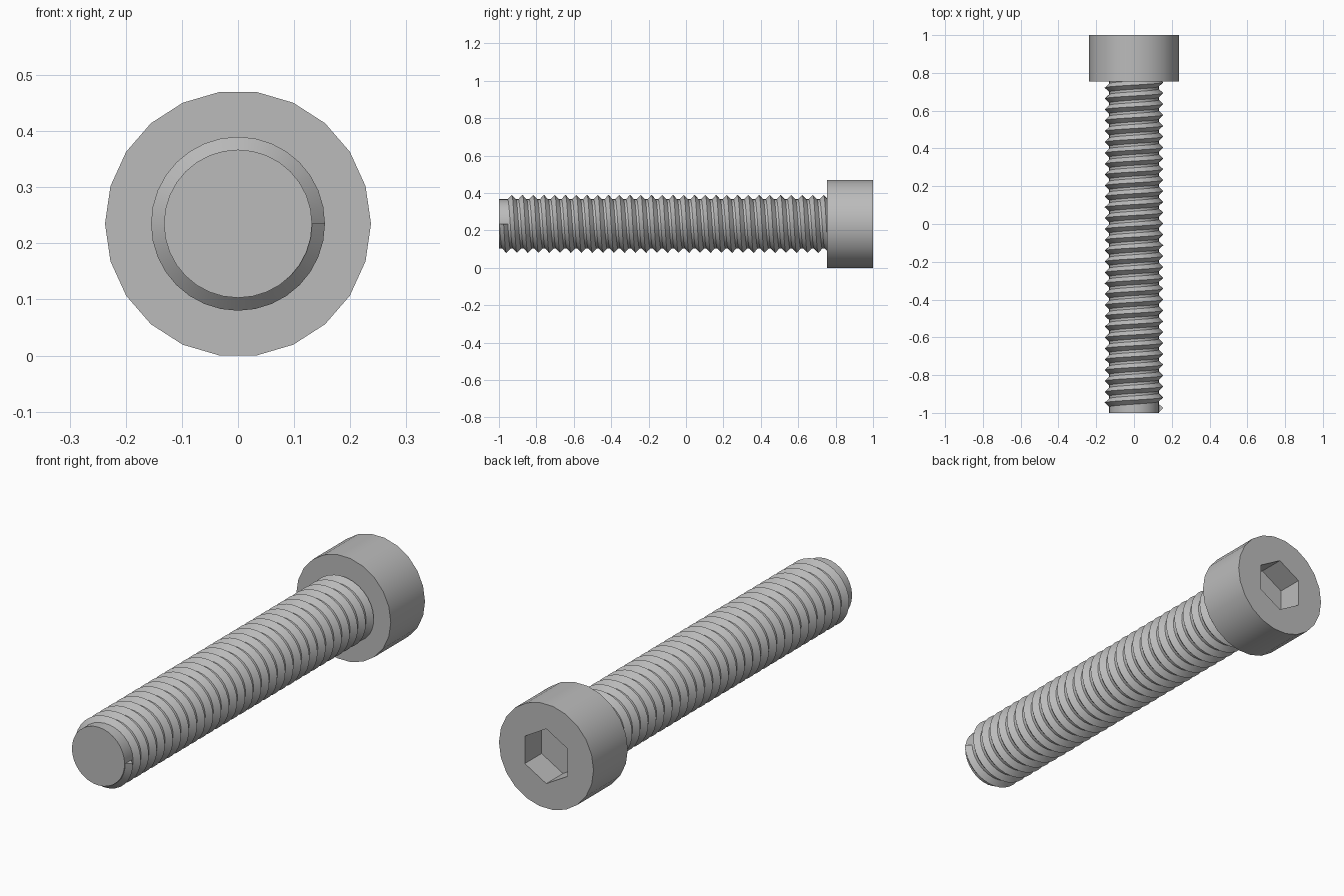
import bpy, bmesh
from math import cos, sin, pi, radians

if "Cube" in bpy.data.objects:
    bpy.data.objects.remove(bpy.data.objects["Cube"])

AXIS_Z = 0.235
HEAD_R, HEAD_FRONT, HEAD_BACK = 0.237, 0.755, 1.0
SOCKET_R, SOCKET_DEPTH = 0.124, 0.12
CORE_R, CREST_R = 0.132, 0.155
PITCH, TOOTH = 0.0575, 0.05
STEPS = 32

steel = bpy.data.materials.new("grey steel")
steel.use_nodes = True
GREY = (0.5, 0.5, 0.5, 1)
steel.diffuse_color = GREY
steel.node_tree.nodes["Principled BSDF"].inputs["Base Color"].default_value = GREY


def point(radius, angle, y):
    return (radius * cos(angle), y, AXIS_Z + radius * sin(angle))


def ring(bm, sides, radius, y, turn=0.0):
    return [bm.verts.new(point(radius, turn + 2 * pi * i / sides, y)) for i in range(sides)]


def wall(bm, a, b):
    for i in range(len(a)):
        j = (i + 1) % len(a)
        bm.faces.new((a[i], a[j], b[j], b[i]))


def finish(name, bm):
    bmesh.ops.recalc_face_normals(bm, faces=bm.faces)
    mesh = bpy.data.meshes.new(name)
    bm.to_mesh(mesh)
    bm.free()
    mesh.materials.append(steel)
    obj = bpy.data.objects.new(name, mesh)
    bpy.context.collection.objects.link(obj)
    bpy.ops.object.select_all(action="DESELECT")
    obj.select_set(True)
    bpy.context.view_layer.objects.active = obj
    bpy.ops.object.shade_smooth_by_angle(angle=radians(30))


# Cylindrical head with a hexagonal socket
bm = bmesh.new()
front = ring(bm, 22, HEAD_R, HEAD_FRONT)
back = ring(bm, 22, HEAD_R, HEAD_BACK)
rim = ring(bm, 6, SOCKET_R, HEAD_BACK, pi / 6)
floor = ring(bm, 6, SOCKET_R, HEAD_BACK - SOCKET_DEPTH, pi / 6)
wall(bm, front, back)
wall(bm, rim, floor)
bm.faces.new(front)
bm.faces.new(floor)
loops = [e for e in bm.edges if all(v in back or v in rim for v in e.verts)]
bmesh.ops.triangle_fill(bm, edges=loops, use_beauty=True, normal=(0, 1, 0))
finish("head", bm)

# Plain core of the shaft
bm = bmesh.new()
tip = ring(bm, STEPS, CORE_R, -1.0)
root = ring(bm, STEPS, CORE_R, HEAD_FRONT + 0.01)
wall(bm, tip, root)
bm.faces.new(tip)
bm.faces.new(root)
finish("shaft_core", bm)

# Right-handed thread: a triangular section swept along a helix
bm = bmesh.new()
sections = []
turns = (HEAD_FRONT + 1.0) / PITCH
for i in range(int(turns * STEPS) + 1):
    angle = -2 * pi * i / STEPS
    y = -1.0 + PITCH * i / STEPS
    sections.append([bm.verts.new(point(r, angle, y + dy)) for r, dy in
                     ((CORE_R - 0.003, 0), (CREST_R, TOOTH / 2), (CORE_R - 0.003, TOOTH))])
for a, b in zip(sections, sections[1:]):
    wall(bm, a, b)
bm.faces.new(sections[0])
bm.faces.new(sections[-1])
finish("thread", bm)
